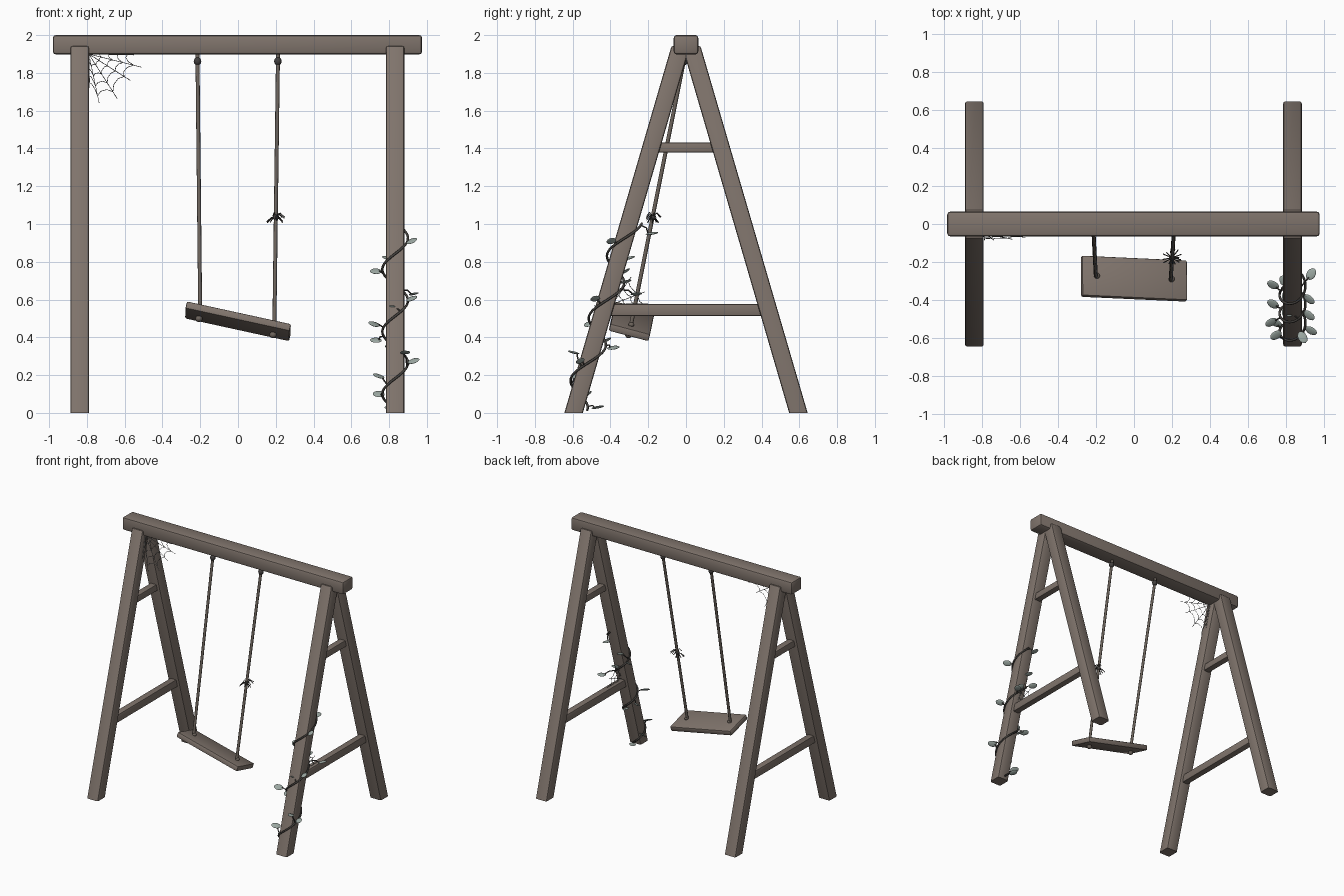
import bpy, bmesh, math, random
from mathutils import Vector, Matrix

if "Cube" in bpy.data.objects:
    bpy.data.objects.remove(bpy.data.objects["Cube"])
random.seed(4)

def material(name, rgb):
    m = bpy.data.materials.new(name)
    m.diffuse_color = (*rgb, 1)
    m.use_nodes = True
    m.node_tree.nodes["Principled BSDF"].inputs["Base Color"].default_value = m.diffuse_color
    return m

WOOD = material("weathered wood", (0.215, 0.175, 0.15))
ROPE = material("old rope", (0.15, 0.125, 0.105))
KNOT = material("dark rope", (0.055, 0.05, 0.048))
STEM = material("vine stem", (0.06, 0.055, 0.05))
LEAF = material("dusty leaf", (0.33, 0.39, 0.36))
WEB = material("cobweb", (0.2, 0.2, 0.2))

def finish(bm, name, mat):
    me = bpy.data.meshes.new(name)
    bmesh.ops.recalc_face_normals(bm, faces=bm.faces)
    bm.to_mesh(me)
    bm.free()
    me.materials.append(mat)
    ob = bpy.data.objects.new(name, me)
    bpy.context.collection.objects.link(ob)
    bpy.ops.object.select_all(action='DESELECT')
    ob.select_set(True)
    bpy.context.view_layer.objects.active = ob
    bpy.ops.object.shade_smooth_by_angle(angle=math.radians(35))
    return ob

def frame(x, y, z, origin):
    """Matrix from three axes and an origin."""
    m = Matrix((x, y, z)).transposed().to_4x4()
    m.translation = origin
    return m

def plank(name, size, matrix, bevel=0.012, cut_ground=False):
    bm = bmesh.new()
    bmesh.ops.create_cube(bm, size=1, matrix=Matrix.Diagonal((*size, 1)))
    bmesh.ops.bevel(bm, geom=bm.edges[:], offset=bevel, segments=2, profile=0.5, affect='EDGES')
    bm.transform(matrix)
    if cut_ground:
        bmesh.ops.bisect_plane(bm, geom=bm.verts[:] + bm.edges[:] + bm.faces[:],
                               plane_co=(0, 0, 0), plane_no=(0, 0, -1), clear_outer=True)
        bmesh.ops.holes_fill(bm, edges=[e for e in bm.edges if e.is_boundary])
    return finish(bm, name, WOOD)

def tubes(name, paths, radius, mat, res=2):
    """Round strands along point lists, joined in one object."""
    cu = bpy.data.curves.new(name, 'CURVE')
    cu.dimensions = '3D'
    cu.bevel_depth = radius
    cu.bevel_resolution = res
    cu.use_fill_caps = True
    for pts in paths:
        sp = cu.splines.new('POLY')
        sp.points.add(len(pts) - 1)
        for p, co in zip(sp.points, pts):
            p.co = (*co, 1)
        sp.use_smooth = True
    cu.materials.append(mat)
    ob = bpy.data.objects.new(name, cu)
    bpy.context.collection.objects.link(ob)
    bpy.ops.object.select_all(action='DESELECT')
    ob.select_set(True)
    bpy.context.view_layer.objects.active = ob
    bpy.ops.object.convert(target='MESH')

def blobs(name, matrices, mat, seg=12):
    bm = bmesh.new()
    for m in matrices:
        bmesh.ops.create_uvsphere(bm, u_segments=seg, v_segments=8, radius=1, matrix=m)
    finish(bm, name, mat)

def ball(co, r, squash=1.0):
    return Matrix.Translation(co) @ Matrix.Diagonal((r, r, r * squash, 1))

# Frame: top beam, four splayed legs, two rungs per side
plank("top_beam", (1.955, 0.13, 0.102), Matrix.Translation((-0.003, 0, 1.949)), 0.015)
SLOPE, FOOT = 0.292, 0.595
for side, x in (("left", -0.838), ("right", 0.832)):
    for end, s in (("front", -1), ("back", 1)):
        lo = Vector((x, s * (FOOT + 0.1 * SLOPE), -0.1))
        hi = Vector((x, s * (FOOT - 1.932 * SLOPE), 1.932))
        d = (hi - lo).normalized()
        ax = Vector((1, 0, 0))
        plank(f"{side}_{end}_leg", (0.098, 0.094, (hi - lo).length),
              frame(ax, d.cross(ax), d, (lo + hi) / 2), cut_ground=True)
    for label, z, h in (("lower", 0.545, 0.062), ("upper", 1.405, 0.053)):
        plank(f"{side}_{label}_rung", (0.052, 2 * (FOOT - z * SLOPE), h),
              Matrix.Translation((x, 0, z)), 0.006)

# Crooked seat
u = Vector((0.55, -0.025, -0.12)).normalized()
v = Vector((-0.005, 0.21, -0.055))
v = (v - u * v.dot(u)).normalized()
n = u.cross(v)
centre = Vector((0, -0.287, 0.485))
plank("seat", (0.565, 0.217, 0.04), frame(u, v, n, centre), 0.008)

# Ropes with knots at the beam, on the seat and under it
ropes, knots, stops = [], [], []
for xt, k in ((-0.215, -0.205), (0.212, 0.197)):
    hole = centre + u * k
    top = Vector((xt, 0, 1.92))
    d = (top - hole).normalized()
    ropes.append([top, hole - d * 0.03])
    knots.append(ball(top - d * 0.06, 0.02, 1.1))
    stops += [ball(hole + n * 0.025, 0.016, 0.8), ball(hole - n * 0.032, 0.019, 0.9)]
tubes("ropes", ropes, 0.0105, ROPE, 3)
blobs("beam_knots", knots, KNOT)
blobs("seat_knots", stops, ROPE)

# Frayed tuft halfway down the right rope
a, b = ropes[1]
mid = a.lerp(b, (a.z - 1.035) / (a.z - b.z))
fray = []
for i in range(14):
    t = i * 2.4
    out = Vector((math.cos(t), math.sin(t), 0)) * random.uniform(0.03, 0.055)
    rise = random.uniform(-0.01, 0.03)
    fray.append([mid, mid + out * 0.5 + Vector((0, 0, rise)),
                 mid + out + Vector((0, 0, rise - 0.022))])
tubes("rope_fray", fray, 0.0028, KNOT, 1)
blobs("fray_knot", [ball(mid, 0.016)], KNOT)

# Cobwebs: spokes plus sagging threads between them
def cobweb(name, corner, ends, rings):
    c = Vector(corner)
    ends = [Vector(e) for e in ends]
    paths = [[c, e] for e in ends]
    for r in rings:
        for p, q in zip(ends, ends[1:]):
            p1, q1 = c.lerp(p, r), c.lerp(q, r)
            m = c.lerp((p1 + q1) / 2, 0.86)
            paths.append([p1, p1.lerp(m, 0.6), m.lerp(q1, 0.4), q1])
    tubes(name, paths, 0.0017, WEB, 0)

cobweb("corner_cobweb", (-0.79, -0.045, 1.9),
       [(-0.55, -0.05, 1.895), (-0.51, -0.06, 1.83), (-0.57, -0.07, 1.76),
        (-0.64, -0.08, 1.665), (-0.735, -0.085, 1.64), (-0.785, -0.085, 1.72)],
       (0.25, 0.45, 0.65, 0.85))
cobweb("rung_cobweb", (0.835, -0.39, 0.575),
       [(0.835, -0.2, 0.578), (0.835, -0.22, 0.64), (0.835, -0.29, 0.72), (0.835, -0.36, 0.74)],
       (0.35, 0.6, 0.85))

# Vine winding up the right front leg
def vine(z):
    t = math.pi + 2 * math.pi * (z - 0.1) / 0.33
    return Vector((0.832 + 0.068 * math.cos(t), -FOOT + SLOPE * z + 0.068 * math.sin(t), z))

heights = [0.015 + i * 0.0095 for i in range(105)]
tubes("vine_stem", [[vine(z) for z in heights]], 0.0065, STEM)

# Leaves on short stalks
leaf_spots = [(.80, -.467, .03), (.745, -.52, .10), (.745, -.584, .195), (.93, -.56, .275),
              (.885, -.595, .32), (.80, -.385, .345), (.73, -.42, .385), (.72, -.516, .47),
              (.82, -.46, .55), (.92, -.48, .605), (.93, -.263, .63), (.85, -.32, .695),
              (.73, -.32, .75), (.79, -.30, .82), (.92, -.395, .91), (.83, -.18, .95)]
stalks, leaves = [], []
for spot in leaf_spots:
    p = Vector(spot)
    root = min((vine(z) for z in heights), key=lambda q: (q - p).length)
    out = p - Vector((0.832, -FOOT + SLOPE * p.z, p.z - 0.02))
    out.normalize()
    up = Vector((random.uniform(-.5, .5), random.uniform(-.8, -.2), 0.8))
    wide = up.cross(out).normalized()
    leaves.append(frame(out, wide, out.cross(wide), p) @ Matrix.Diagonal((0.034, 0.024, 0.006, 1)))
    stalks.append([root, root.lerp(p, 0.5) + Vector((0, 0, 0.008)), p - out * 0.02])
tubes("leaf_stalks", stalks, 0.004, STEM, 1)
blobs("vine_leaves", leaves, LEAF)
